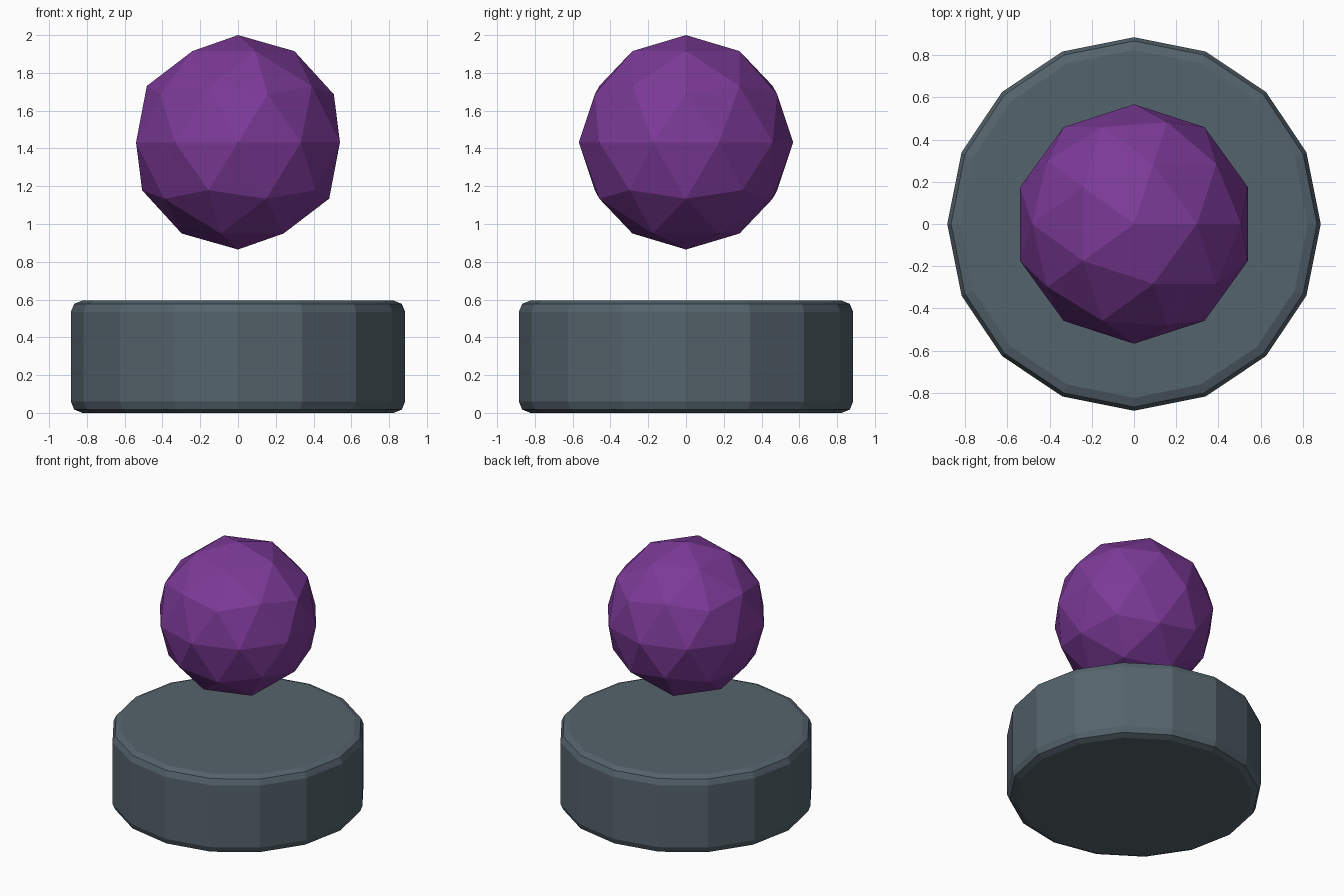
import bpy
from math import radians

if "Cube" in bpy.data.objects:
    bpy.data.objects.remove(bpy.data.objects["Cube"])


def paint(obj, name, color):
    mat = bpy.data.materials.new(name)
    mat.diffuse_color = (*color, 1)
    mat.use_nodes = True
    mat.node_tree.nodes["Principled BSDF"].inputs["Base Color"].default_value = mat.diffuse_color
    obj.data.materials.append(mat)


# Sixteen-sided base disc with rounded rims
R, H = 0.885, 0.595
bpy.ops.mesh.primitive_cylinder_add(vertices=16, radius=R, depth=H, location=(0, 0, H / 2))
base = bpy.context.object
base.name = "base"
bevel = base.modifiers.new("rim_bevel", "BEVEL")
bevel.width = 0.06
bevel.segments = 2
bevel.limit_method = "ANGLE"
bevel.angle_limit = radians(45)
paint(base, "slate", (0.09, 0.125, 0.15))

# Faceted orb floating above the base
bpy.ops.mesh.primitive_ico_sphere_add(subdivisions=2, radius=0.5675, location=(0, 0, 1.4325))
orb = bpy.context.object
orb.name = "floating_orb"
paint(orb, "purple", (0.2, 0.042, 0.31))
